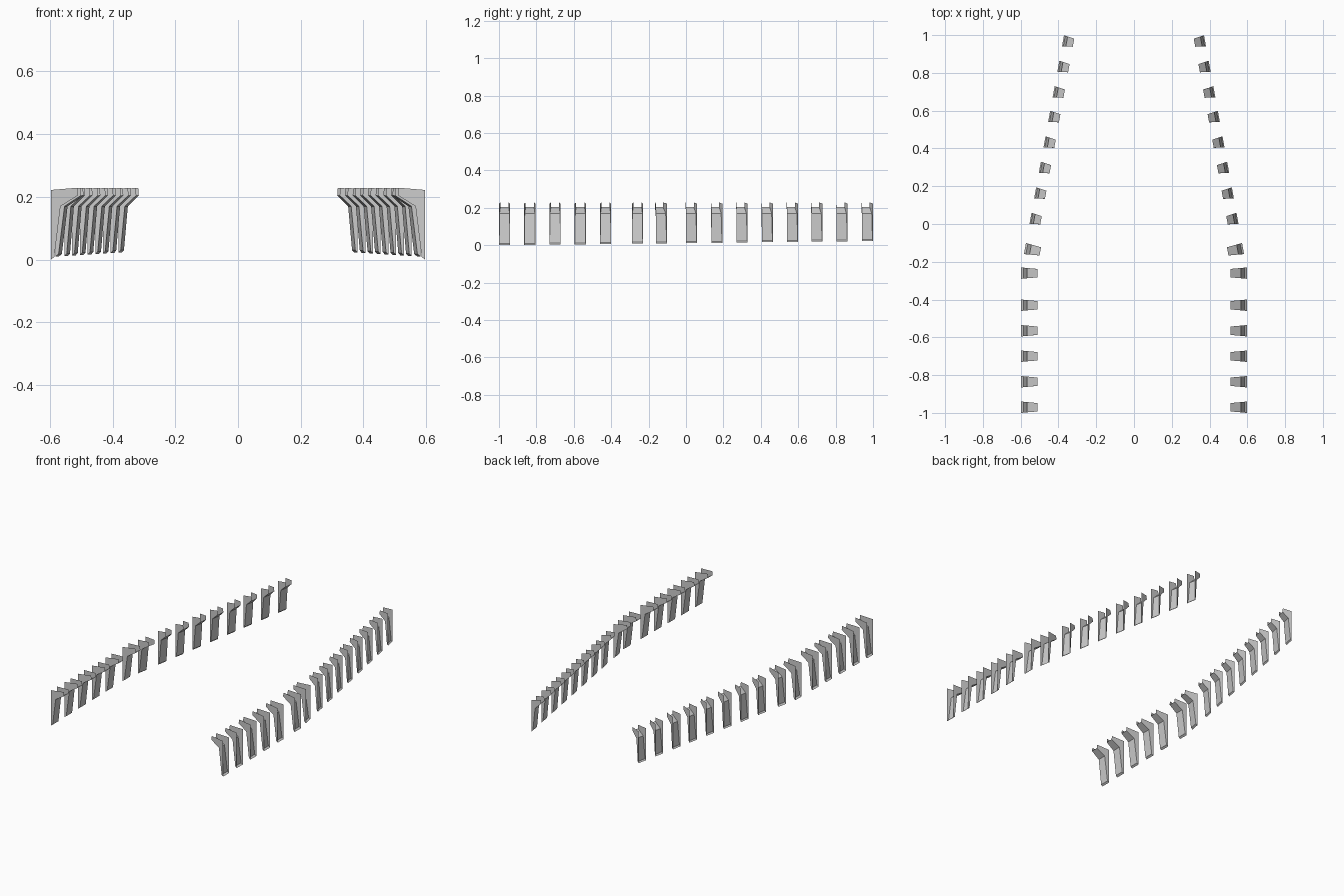
import bpy
import math
from mathutils import Matrix, Vector

if "Cube" in bpy.data.objects:
    bpy.data.objects.remove(bpy.data.objects["Cube"])

# Bracket profile: (inset from the outer edge, height, half width)
FOOT_OUT = (0.0, 0.0, 0.030)
FOOT_IN = (0.011, 0.008, 0.029)
KNEE = (0.031, 0.17, 0.027)
TIP_LOW = (0.087, 0.205, 0.022)
TIP_TOP = (0.084, 0.229, 0.022)
BACK_TOP = (0.0, 0.222, 0.030)
PROFILE = [FOOT_OUT, FOOT_IN, KNEE, TIP_LOW, TIP_TOP, BACK_TOP]


def add_bracket(name, x, y, angle, depth, lift):
    """Open channel: two side plates joined by a bent inner web, mirrored in x."""
    turn = Matrix.Translation((x, y, 0)) @ Matrix.Rotation(angle, 4, 'Z')
    verts = []
    for side in (-1, 1):
        for i, (inset, z, half) in enumerate(PROFILE):
            z += lift if i < 2 else 0
            verts.append(turn @ Vector((-inset * depth, side * half, z)))
    n = len(PROFILE)
    faces = [tuple(range(n))[::-1], tuple(range(n, 2 * n))]
    faces += [(i, i + 1, i + 1 + n, i + n) for i in range(3)]
    mesh = bpy.data.meshes.new(name)
    mesh.from_pydata(verts, [], faces)
    mesh.update()
    obj = bpy.data.objects.new(name, mesh)
    bpy.context.collection.objects.link(obj)
    # opposite side
    pivot = obj.modifiers.new("mirror", 'MIRROR')
    pivot.use_axis[0] = True


# Straight run at the front
for i, y in enumerate((-0.97, -0.835, -0.70, -0.565, -0.43, -0.26)):
    add_bracket(f"straight_bracket_{i}", 0.597, y, 0, 1.0, 0.0115 * (y + 0.97))

# Converging run towards the back
SLOPE = 0.183
for i, y in enumerate((-0.13, 0.03, 0.165, 0.30, 0.435, 0.57, 0.70, 0.835, 0.97)):
    x = 0.548 - SLOPE * (y - 0.03)
    depth = 0.95 if i == 0 else 0.65
    add_bracket(f"angled_bracket_{i}", x, y, math.atan(SLOPE), depth,
                0.0115 * (y + 0.97))
